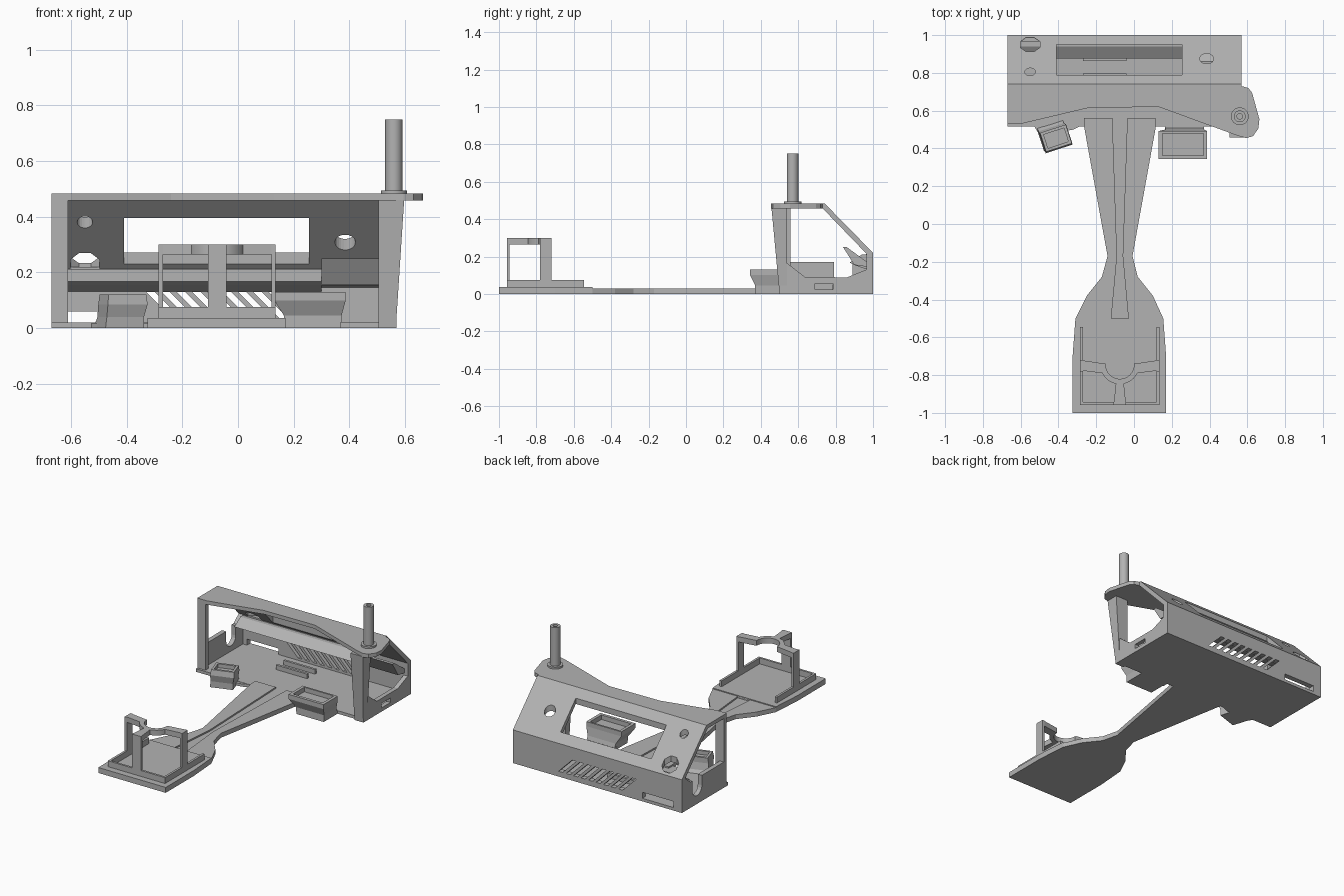
import bpy, bmesh, math
from mathutils import Matrix, Vector

if "Cube" in bpy.data.objects:
    bpy.data.objects.remove(bpy.data.objects["Cube"])

grey = bpy.data.materials.new("plain_grey")
grey.diffuse_color = (0.45, 0.45, 0.45, 1)
grey.use_nodes = True
grey.node_tree.nodes["Principled BSDF"].inputs["Base Color"].default_value = grey.diffuse_color


def finish(name, bm):
    bmesh.ops.recalc_face_normals(bm, faces=bm.faces)
    me = bpy.data.meshes.new(name)
    bm.to_mesh(me)
    bm.free()
    me.materials.append(grey)
    ob = bpy.data.objects.new(name, me)
    bpy.context.collection.objects.link(ob)
    return ob


def prism(name, pts, axis, lo, hi):
    """Extrude a 2D outline along x (pts are y,z), y (x,z) or z (x,y)."""
    place = {'x': lambda a, b, t: (t, a, b),
             'y': lambda a, b, t: (a, t, b),
             'z': lambda a, b, t: (a, b, t)}[axis]
    bm = bmesh.new()
    rings = [[bm.verts.new(place(a, b, t)) for a, b in pts] for t in (lo, hi)]
    n = len(pts)
    bm.faces.new(rings[0])
    bm.faces.new(rings[1])
    for i in range(n):
        j = (i + 1) % n
        bm.faces.new((rings[0][i], rings[0][j], rings[1][j], rings[1][i]))
    return finish(name, bm)


def box(name, x0, x1, y0, y1, z0, z1):
    return prism(name, [(x0, y0), (x1, y0), (x1, y1), (x0, y1)], 'z', z0, z1)


def loft(name, sections):
    """Solid through rectangles (x0, x1, y0, y1, z)."""
    bm = bmesh.new()
    rings = [[bm.verts.new(p) for p in ((x0, y0, z), (x1, y0, z), (x1, y1, z), (x0, y1, z))]
             for x0, x1, y0, y1, z in sections]
    bm.faces.new(rings[0])
    bm.faces.new(rings[-1])
    for a, b in zip(rings, rings[1:]):
        for i in range(4):
            j = (i + 1) % 4
            bm.faces.new((a[i], a[j], b[j], b[i]))
    return finish(name, bm)


def circle(cx, cy, r, n=32, a0=0.0, a1=math.tau, closed=False):
    k = n - 1 if closed else n
    return [(cx + r * math.cos(a0 + (a1 - a0) * i / k),
             cy + r * math.sin(a0 + (a1 - a0) * i / k)) for i in range(n)]


def cut(ob, *cutters):
    for c in cutters:
        m = ob.modifiers.new("cut", 'BOOLEAN')
        m.operation, m.solver, m.object = 'DIFFERENCE', 'EXACT', c
        bpy.context.view_layer.objects.active = ob
        bpy.ops.object.modifier_apply(modifier=m.name)
        bpy.data.objects.remove(c)


def smooth(ob):
    bpy.ops.object.select_all(action='DESELECT')
    ob.select_set(True)
    bpy.context.view_layer.objects.active = ob
    bpy.ops.object.shade_smooth_by_angle(angle=math.radians(30))


XL, XR, T = -0.67, 0.57, 0.03

# Housing floor with two low ribs
box("housing_floor", XL, XR, 0.515, 1.0, 0, 0.02)
for i, y in enumerate((0.79, 0.87)):
    box(f"floor_rib_{i}", -0.27, -0.04, y - 0.008, y + 0.008, 0.018, 0.05)

# Top plate with the rounded ear on the right
prism("top_plate", [(XL, 0.53), (-0.6, 0.53), (-0.24, 0.615), (0.13, 0.62), (0.55, 0.467),
                    (0.595, 0.455), (0.63, 0.465), (0.658, 0.505), (0.664, 0.555),
                    (0.625, 0.695), (0.605, 0.72), (XR, 0.73), (XR, 0.74), (XL, 0.74)],
      'z', 0.458, 0.483)

# Sloping panel with its window and round holes
panel = prism("sloping_panel", [(0.735, 0.483), (0.742, 0.483), (1.0, 0.22), (1.0, 0.185),
                                (0.965, 0.215), (0.73, 0.458)], 'x', XL, XR)
tools = [box("window_cutter", -0.41, 0.255, 0.79, 0.95, 0, 1)]
for x, y, r, n in ((-0.55, 0.95, 0.056, 8), (-0.55, 0.805, 0.028, 20), (0.385, 0.875, 0.037, 24)):
    tools.append(prism("hole_cutter", circle(x, y, r, n, math.pi / 8, math.tau + math.pi / 8), 'z', 0.1, 1))
    tools[-1].data.transform(Matrix.Translation((0, y, 0)) @ Matrix.Diagonal((1, 0.72, 1, 1))
                             @ Matrix.Translation((0, -y, 0)))
cut(panel, *tools)

# Back wall with slanted vents and a long port
back = box("back_wall", XL, XR, 0.965, 1.0, 0, 0.22)
tools = [box("port_cutter", -0.61, -0.38, 0.9, 1.1, 0.02, 0.06)]
for i in range(9):
    x = -0.335 + i * 0.055
    tools.append(prism("vent_cutter", [(x, 0.135), (x + 0.03, 0.135), (x + 0.13, 0.035), (x + 0.1, 0.035)],
                       'y', 0.9, 1.1))
cut(back, *tools)

# Right wall: low sill with chamfered corners and a small socket
right = prism("right_wall", [(0.5, 0), (1, 0), (1, 0.22), (0.965, 0.215), (0.965, 0.13), (0.86, 0.088),
                             (0.64, 0.088), (0.54, 0.165), (0.5, 0.165)], 'x', XR - T, XR)
cut(right, box("socket_cutter", 0.4, 0.7, 0.69, 0.785, 0.025, 0.055))

# Left wall with a rounded notch near the back
notch = circle(0.84, 0.105, 0.05, 10, math.pi, math.tau, True)
prism("left_wall", [(0.53, 0), (1, 0), (1, 0.22), (0.965, 0.215), (0.91, 0.17), (0.89, 0.17)]
      + notch[::-1] + [(0.79, 0.17), (0.53, 0.17)], 'x', XL, XL + T)

# Front legs
box("left_leg", XL, -0.61, 0.53, 0.56, 0, 0.465)
loft("right_leg", [(0.505, 0.567, 0.5, 0.54, 0), (0.505, 0.597, 0.457, 0.54, 0.46)])

# Inner rail and guide under the panel
prism("inner_rail", [(0.97, 0.21), (0.94, 0.21), (0.875, 0.168), (0.90, 0.155), (0.97, 0.13)],
      'x', -0.64, 0.30)
prism("inner_guide", [(0.84, 0.25), (0.86, 0.25), (0.97, 0.17), (0.97, 0.145), (0.90, 0.155)],
      'x', 0.30, 0.545)

# Hollow post on the ear
smooth(prism("post_collar", circle(0.56, 0.57, 0.047), 'z', 0.48, 0.495))
post = prism("post", circle(0.56, 0.57, 0.031), 'z', 0.49, 0.75)
cut(post, prism("bore_cutter", circle(0.56, 0.57, 0.015, 20), 'z', 0.68, 0.8))
smooth(post)

# Side clips: flared blocks with a recessed top
clip = loft("right_clip", [(0.17, 0.37, 0.37, 0.515, 0), (0.165, 0.372, 0.37, 0.5, 0.045),
                           (0.13, 0.387, 0.343, 0.492, 0.1), (0.13, 0.387, 0.343, 0.492, 0.13)])
cut(clip, box("recess_cutter", 0.15, 0.367, 0.363, 0.48, 0.1, 0.2))
box("right_clip_foot", 0.165, 0.37, 0.48, 0.53, 0, 0.02)
clip = loft("left_clip", [(-0.075, 0.07, -0.05, 0.09, 0), (-0.07, 0.07, -0.05, 0.06, 0.04),
                          (-0.07, 0.08, -0.062, 0.05, 0.085), (-0.065, 0.078, -0.055, 0.05, 0.12)])
cut(clip, box("recess_cutter", -0.05, 0.063, -0.04, 0.035, 0.095, 0.2))
clip.matrix_world = Matrix.Translation((-0.42, 0.455, 0)) @ Matrix.Rotation(math.radians(18), 4, 'Z')
prism("left_clip_foot", [(-0.53, 0.52), (-0.5, 0.47), (-0.32, 0.5), (-0.26, 0.53)], 'z', 0, 0.018)

# Waisted arm with a shallow channel
arm = prism("arm", [(-0.265, 0.56), (-0.265, 0.52), (-0.14, -0.17), (-0.17, -0.28), (-0.25, -0.38),
                    (-0.31, -0.5), (0.155, -0.5), (0.10, -0.38), (0.02, -0.28), (-0.008, -0.17),
                    (0.113, 0.5), (0.113, 0.56)], 'z', 0, 0.03)
cut(arm, prism("channel_cutter", [(-0.12, -0.499), (-0.03, -0.499), (-0.06, -0.17), (-0.035, 0.58),
                                  (-0.115, 0.58), (-0.09, -0.17)], 'z', 0.02, 0.1))

# Foot pad with a low rim
prism("pad", [(-0.31, -0.5), (-0.325, -0.7), (-0.325, -1), (0.17, -1), (0.17, -0.7), (0.155, -0.5)],
      'z', 0, 0.036)
CX = -0.075
box("rim_front", CX - 0.21, CX + 0.21, -0.957, -0.943, 0.03, 0.075)
for side, s in (("left", -1), ("right", 1)):
    a, b = sorted((CX + s * 0.21, CX + s * 0.195))
    box(f"rim_{side}", a, b, -0.95, -0.545, 0.03, 0.075)
    # Side posts of the cradle
    box(f"cradle_post_{side}", a, b, -0.78, -0.72, 0.07, 0.3)
    a, b = sorted((CX + s * 0.21, CX + s * 0.095))
    prism(f"cradle_arm_{side}", [(CX + s * 0.21, -0.72), (CX + s * 0.075, -0.74),
                                 (CX + s * 0.09, -0.79), (CX + s * 0.21, -0.775)], 'z', 0.265, 0.3)

# Half-ring cradle with its front stem and column
ring = circle(CX, -0.745, 0.103, 20, math.pi, math.tau, True)
ring += circle(CX, -0.745, 0.075, 20, math.tau, math.pi, True)
smooth(prism("cradle_ring", ring, 'z', 0.265, 0.3))
prism("cradle_stem", [(CX - 0.033, -0.957), (CX + 0.033, -0.957), (CX + 0.02, -0.835), (CX - 0.02, -0.835)],
      'z', 0.265, 0.3)
box("cradle_column", CX - 0.033, CX + 0.033, -0.957, -0.943, 0.07, 0.3)
